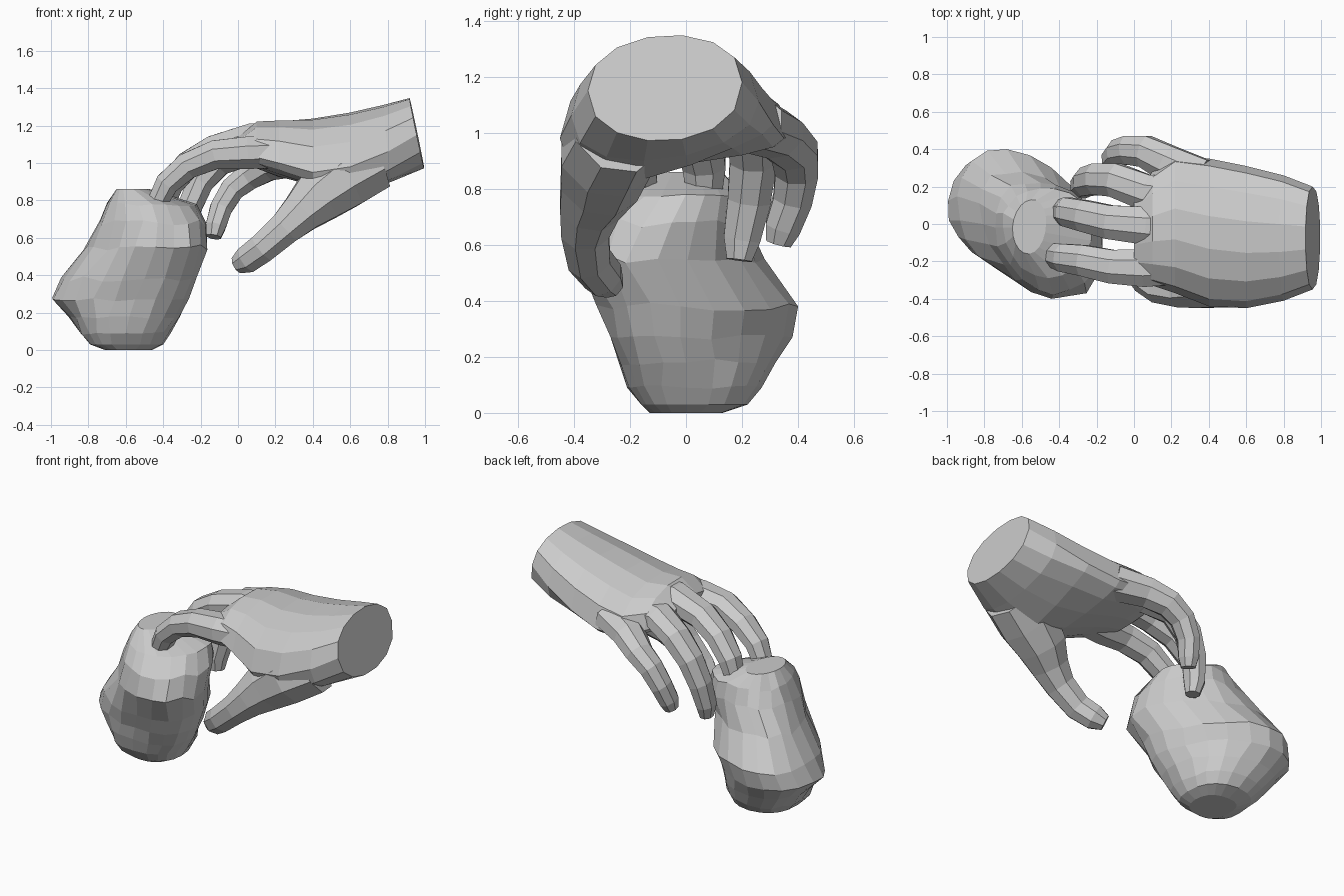
import bpy, bmesh, math, random
from mathutils import Vector

random.seed(4)


def loft(name, rings):
    """Closed flat-shaded skin over a list of equal-length point rings."""
    bm = bmesh.new()
    loops = [[bm.verts.new(p) for p in ring] for ring in rings]
    n = len(loops[0])
    for a, b in zip(loops, loops[1:]):
        for i in range(n):
            bm.faces.new((a[i], a[(i + 1) % n], b[(i + 1) % n], b[i]))
    bm.faces.new(loops[0])
    bm.faces.new(loops[-1])
    bmesh.ops.recalc_face_normals(bm, faces=bm.faces)
    mesh = bpy.data.meshes.new(name)
    bm.to_mesh(mesh)
    bm.free()
    obj = bpy.data.objects.new(name, mesh)
    bpy.context.collection.objects.link(obj)
    return obj


def finger(name, path, width, sides=8):
    """Tapering tube through (x, y, z, radius) stations, widened sideways."""
    pts = [Vector(p[:3]) for p in path]
    rings = []
    for i, p in enumerate(path):
        t = (pts[min(i + 1, len(pts) - 1)] - pts[max(i - 1, 0)]).normalized()
        side = Vector((0, 1, 0))
        side = (side - t * side.dot(t)).normalized()
        up = t.cross(side)
        angles = [2 * math.pi * (k + 0.5) / sides for k in range(sides)]
        rings.append([pts[i] + p[3] * (side * math.cos(a) * width + up * math.sin(a) * 1.04)
                      for a in angles])
    return loft(name, rings)


def palm_ring(x, yl, zl, yr, zr, rise, drop_l, drop_r, tilt, sides=14):
    """Cross-section with an arched back and separate thumb-side / outer-side depth."""
    ring = []
    for k in range(sides):
        a = 2 * math.pi * k / sides
        u = (1 - math.cos(a)) / 2
        s = abs(math.sin(a)) ** 0.85
        dz = rise * s if math.sin(a) > 0 else -(drop_l + (drop_r - drop_l) * u) * s
        ring.append((x - tilt * dz, yl + (yr - yl) * u, zl + (zr - zl) * u + dz))
    return ring


# Palm and wrist, from cut end to knuckles
hand = loft("hand", [palm_ring(*r) for r in (
    (0.955, -0.35, 1.15, 0.20, 1.18, 0.183, 0.19, 0.20, 0.21),
    (0.80, -0.41, 1.06, 0.26, 1.11, 0.225, 0.20, 0.16, 0.10),
    (0.60, -0.45, 0.98, 0.31, 1.03, 0.265, 0.24, 0.06, 0),
    (0.40, -0.44, 0.95, 0.35, 0.98, 0.275, 0.10, 0.06, 0),
    (0.22, -0.37, 1.00, 0.37, 0.98, 0.24, 0.07, 0.06, 0),
    (0.10, -0.33, 1.03, 0.28, 1.02, 0.20, 0.06, 0.05, 0),
    (0.0, -0.29, 1.05, 0.17, 1.05, 0.09, 0.05, 0.04, 0))])

# Digits
digits = {
    "index_finger": [(0.25, -0.22, 1.06, .09), (0.05, -0.235, 1.055, .09), (-0.12, -0.228, 1.045, .08),
                     (-0.27, -0.195, 0.985, .073), (-0.38, -0.18, 0.89, .066),
                     (-0.435, -0.165, 0.78, .056), (-0.455, -0.16, 0.71, .04)],
    "middle_finger": [(0.25, -0.02, 1.11, .10), (0.07, -0.01, 1.125, .09), (-0.13, 0.01, 1.07, .08),
                      (-0.27, 0.045, 0.99, .074), (-0.36, 0.065, 0.88, .068),
                      (-0.39, 0.065, 0.78, .056), (-0.39, 0.065, 0.71, .04)],
    "ring_finger": [(0.25, 0.14, 1.07, .10), (0.06, 0.17, 1.07, .085), (-0.10, 0.235, 1.01, .08),
                    (-0.20, 0.24, 0.90, .074), (-0.26, 0.225, 0.76, .068),
                    (-0.285, 0.20, 0.62, .058), (-0.28, 0.19, 0.545, .04)],
    "little_finger": [(0.35, 0.24, 1.03, .10), (0.17, 0.33, 0.99, .085), (0.06, 0.388, 0.93, .075),
                      (-0.03, 0.395, 0.86, .068), (-0.09, 0.38, 0.76, .062),
                      (-0.12, 0.345, 0.66, .056), (-0.13, 0.33, 0.605, .04)],
    "thumb": [(0.72, -0.24, 1.01, .17), (0.56, -0.285, 0.92, .175), (0.43, -0.31, 0.82, .15),
              (0.34, -0.345, 0.735, .115), (0.25, -0.36, 0.65, .092),
              (0.13, -0.345, 0.545, .082), (0.05, -0.295, 0.485, .076), (-0.005, -0.265, 0.455, .048)],
}

# Weld the digits into the palm
bpy.context.view_layer.objects.active = hand
for name, path in digits.items():
    part = finger(name, path, 1.0 if name == "thumb" else 1.22)
    mod = hand.modifiers.new(name, 'BOOLEAN')
    mod.operation = 'UNION'
    mod.solver = 'EXACT'
    mod.object = part
    bpy.ops.object.modifier_apply(modifier=mod.name)
    bpy.data.objects.remove(part)


def rock_ring(z, corners, jitter, power=1.0, per_side=5):
    """Rounded ring through west, south, east and north corners."""
    c = [Vector(p) for p in corners]
    mid = sum(c, Vector((0, 0))) / 4
    ring = []
    for q in range(4):
        a, b = c[q] - mid, c[(q + 1) % 4] - mid
        for k in range(per_side):
            t = math.pi / 2 * k / per_side
            p = mid + a * max(0, math.cos(t)) ** power + b * math.sin(t) ** power
            p += a.normalized() * random.uniform(-jitter, jitter) if k else Vector((0, 0))
            ring.append((p.x, p.y, z + (random.uniform(-jitter, jitter) if k else 0)))
    return ring


# Lumpy stone under the fingertips
stone = loft("stone", [rock_ring(*r) for r in (
    (0.0, ((-0.71, 0), (-0.6, -0.13), (-0.46, 0), (-0.6, 0.13)), 0, .8),
    (0.03, ((-0.79, 0), (-0.6, -0.16), (-0.40, 0), (-0.6, 0.22)), 0, .8),
    (0.09, ((-0.84, 0.02), (-0.6, -0.21), (-0.36, 0), (-0.62, 0.27)), .008, .85),
    (0.18, ((-0.90, 0.03), (-0.58, -0.24), (-0.31, 0), (-0.67, 0.32)), .012, .9),
    (0.27, ((-0.99, 0.02), (-0.55, -0.26), (-0.27, -0.02), (-0.7, 0.38)), .01),
    (0.38, ((-0.93, 0.02), (-0.5, -0.31), (-0.23, -0.02), (-0.68, 0.40)), .015),
    (0.55, ((-0.81, 0), (-0.44, -0.40), (-0.17, -0.10), (-0.6, 0.28)), .018),
    (0.68, ((-0.74, -0.02), (-0.43, -0.38), (-0.17, -0.05), (-0.5, 0.22)), .018),
    (0.78, ((-0.70, -0.02), (-0.46, -0.29), (-0.22, 0), (-0.5, 0.19)), .012),
    (0.86, ((-0.65, -0.02), (-0.56, -0.16), (-0.47, 0), (-0.55, 0.13)), 0))])
